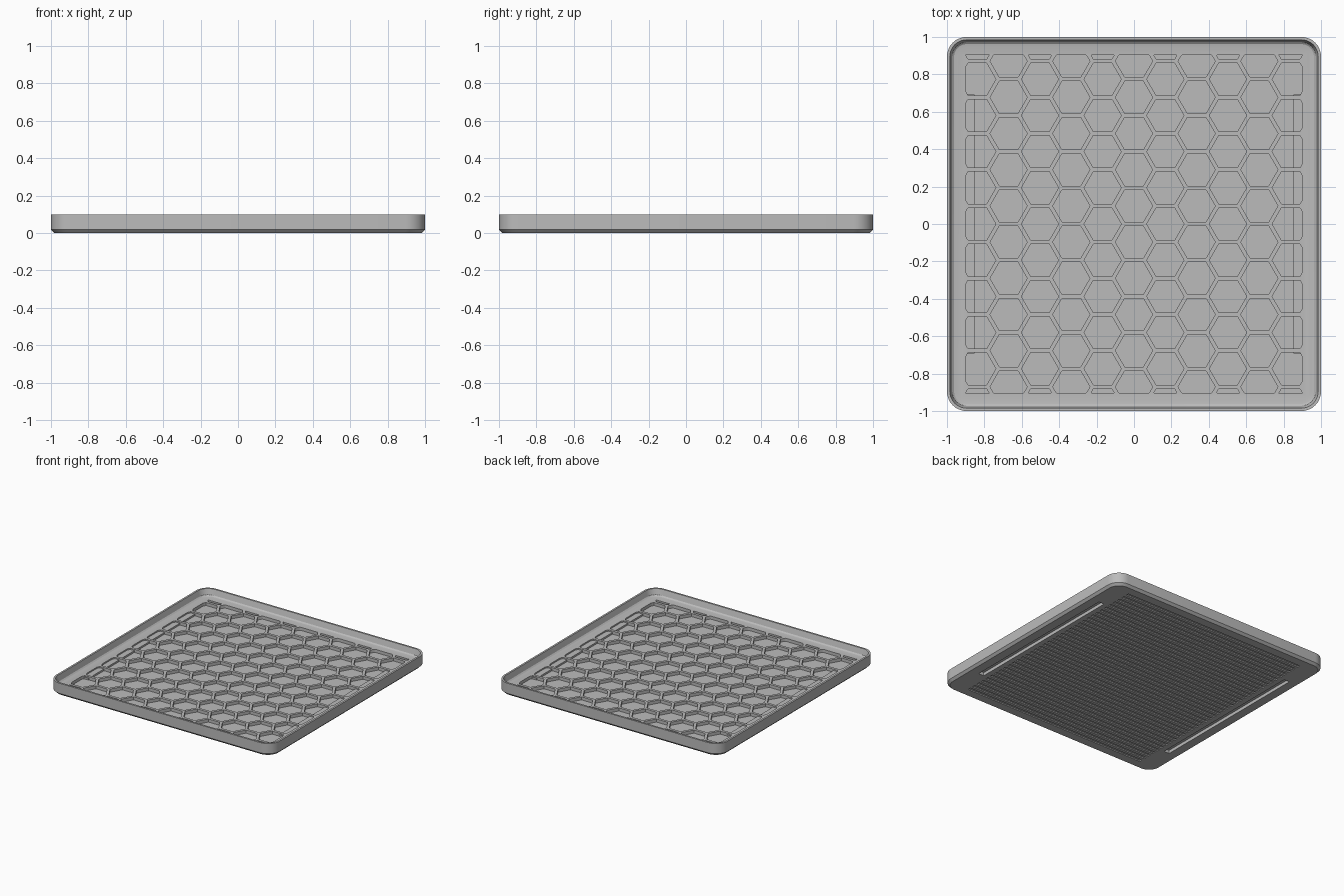
import bpy
import bmesh
import math
from mathutils import Vector

if "Cube" in bpy.data.objects:
    bpy.data.objects.remove(bpy.data.objects["Cube"], do_unlink=True)

grey = bpy.data.materials.new("plain grey")
grey.use_nodes = True
colour = (0.5, 0.5, 0.5, 1)
grey.diffuse_color = colour
grey.node_tree.nodes["Principled BSDF"].inputs["Base Color"].default_value = colour

PITCH = 0.1935            # hexagon spacing
HEX_R = 0.0993            # hexagon corner radius
FIELD_X, FIELD_Y = 0.9, 0.905
POCKET_Z, FLOOR_Z = 0.02, 0.045


def make_object(name, bm):
    bmesh.ops.recalc_face_normals(bm, faces=bm.faces)
    mesh = bpy.data.meshes.new(name)
    bm.to_mesh(mesh)
    bm.free()
    mesh.materials.append(grey)
    ob = bpy.data.objects.new(name, mesh)
    bpy.context.collection.objects.link(ob)
    return ob


def add_box(bm, lo, hi):
    verts = bmesh.ops.create_cube(bm, size=1)["verts"]
    lo, hi = Vector(lo), Vector(hi)
    for v in verts:
        v.co = (lo + hi) / 2 + v.co * (hi - lo)


def rounded_square(half, radius, z, steps=8):
    points = []
    for corner in range(4):
        base = corner * math.pi / 2
        cx = (half - radius) * (1 if corner in (0, 3) else -1)
        cy = (half - radius) * (1 if corner in (0, 1) else -1)
        for i in range(steps + 1):
            a = base + i / steps * math.pi / 2
            points.append((cx + radius * math.cos(a), cy + radius * math.sin(a), z))
    return points


def apply_boolean(target, tool, operation):
    mod = target.modifiers.new(operation.lower(), "BOOLEAN")
    mod.operation = operation
    mod.solver = "EXACT"
    mod.object = tool
    bpy.context.view_layer.objects.active = target
    bpy.ops.object.modifier_apply(modifier=mod.name)
    bpy.data.objects.remove(tool, do_unlink=True)


# Tray body: rounded-square rings lofted from the base, over the rim, to the floor
profile = [(0.982, 0.09, 0), (1, 0.105, 0.018), (1, 0.105, 0.1),
           (0.985, 0.09, 0.1), (0.972, 0.077, 0.056), (0.962, 0.067, 0.048),
           (0.942, 0.047, FLOOR_Z)]
bm = bmesh.new()
rings = [[bm.verts.new(p) for p in rounded_square(*step)] for step in profile]
for low, high in zip(rings, rings[1:]):
    for i in range(len(low)):
        j = (i + 1) % len(low)
        bm.faces.new((low[i], low[j], high[j], high[i]))
bm.faces.new(rings[0][::-1])
bm.faces.new(rings[-1])
tray = make_object("honeycomb_tray", bm)

# Honeycomb pockets, clipped to the rectangular field
bm = bmesh.new()
for col in range(-5, 6):
    for row in range(-6, 7):
        cx = col * PITCH * math.sqrt(3) / 2
        cy = (row + (0 if col % 2 else 0.5)) * PITCH
        if abs(cy) - PITCH * 0.45 > FIELD_Y:
            continue
        cell = bmesh.new()
        cell.faces.new([cell.verts.new((cx + HEX_R * math.cos(k * math.pi / 3),
                                        cy + HEX_R * math.sin(k * math.pi / 3), POCKET_Z))
                        for k in range(6)])
        for axis, limit in ((0, FIELD_X), (1, FIELD_Y)):
            for sign in (-1, 1):
                normal = Vector((0, 0, 0))
                normal[axis] = sign
                bmesh.ops.bisect_plane(cell, geom=cell.verts[:] + cell.edges[:] + cell.faces[:],
                                       plane_co=normal * limit, plane_no=normal,
                                       clear_outer=True)
        # Soften the corners made by the clipping
        cut = [v for v in cell.verts
               if abs(v.co.x) > FIELD_X - 0.001 or abs(v.co.y) > FIELD_Y - 0.001]
        if cut:
            bmesh.ops.bevel(cell, geom=cut, offset=0.007, segments=2, profile=0.5,
                            affect="VERTICES", clamp_overlap=True)
        for face in cell.faces:
            low = [bm.verts.new(v.co) for v in face.verts]
            high = [bm.verts.new((v.co.x, v.co.y, 0.15)) for v in face.verts]
            bm.faces.new(low[::-1])
            bm.faces.new(high)
            for i in range(len(low)):
                j = (i + 1) % len(low)
                bm.faces.new((low[i], low[j], high[j], high[i]))
        cell.free()
apply_boolean(tray, make_object("pocket_cutter", bm), "DIFFERENCE")

# Raised covers inside the side pockets, above the underside slots
bm = bmesh.new()
for side in (-1, 1):
    xs = sorted((side * 0.852, side * 0.92))
    add_box(bm, (xs[0], -0.693, 0.012), (xs[1], 0.693, 0.034))
apply_boolean(tray, make_object("slot_covers", bm), "UNION")

# Underside: two long slots and a field of anti-slip grooves
bm = bmesh.new()
for side in (-1, 1):
    xs = sorted((side * 0.862, side * 0.91))
    add_box(bm, (xs[0], -0.685, -0.1), (xs[1], 0.685, 0.026))
for i in range(-18, 19):
    y = i * 0.05
    add_box(bm, (-0.82, y - 0.0125, -0.1), (0.82, y + 0.0125, 0.009))
apply_boolean(tray, make_object("underside_cutter", bm), "DIFFERENCE")

# Smooth the rounded corners, keep all other edges crisp
bpy.ops.object.select_all(action="DESELECT")
tray.select_set(True)
bpy.context.view_layer.objects.active = tray
bpy.ops.object.shade_smooth_by_angle(angle=math.radians(25))
